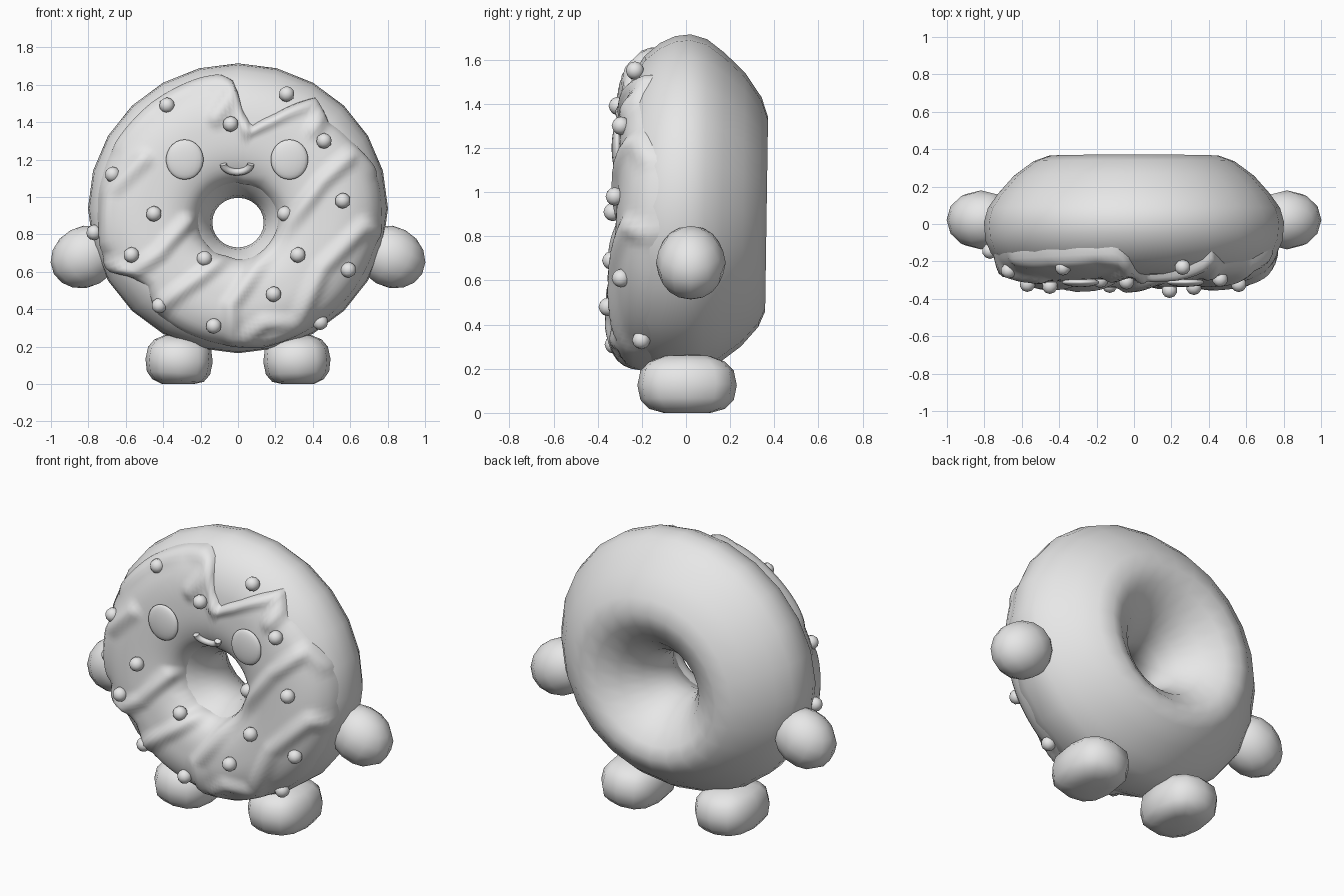
import bpy, bmesh, math
from mathutils import Vector, Matrix

cube = bpy.data.objects.get("Cube")
if cube:
    bpy.data.objects.remove(cube, do_unlink=True)

grey = bpy.data.materials.new("plain_grey")
grey.use_nodes = True
grey.diffuse_color = (.8, .8, .8, 1)
grey.node_tree.nodes["Principled BSDF"].inputs["Base Color"].default_value = (.8, .8, .8, 1)


def add_object(name, bm):
    """Turn a bmesh into a smooth shaded grey object."""
    bmesh.ops.recalc_face_normals(bm, faces=bm.faces)
    for face in bm.faces:
        face.smooth = True
    mesh = bpy.data.meshes.new(name)
    bm.to_mesh(mesh)
    bm.free()
    mesh.materials.append(grey)
    obj = bpy.data.objects.new(name, mesh)
    bpy.context.collection.objects.link(obj)
    return obj


def skin(bm, rings, close_rings=False):
    """Bridge equally long closed rings of points with quads."""
    rows = [[bm.verts.new(p) for p in ring] for ring in rings]
    count = len(rows[0])
    for i in range(len(rows) if close_rings else len(rows) - 1):
        a, b = rows[i], rows[(i + 1) % len(rows)]
        for j in range(count):
            k = (j + 1) % count
            bm.faces.new((a[j], a[k], b[k], b[j]))


# Ring surface helpers: the hole sits slightly below the ring's centre
WIDEN = 1.035


def centre_z(r):
    return .94 - .075 * (.78 - r) / .63


def front(r):
    """Depth of the front, fuller towards the hole than at the outer edge."""
    s = min(abs(r - .465) / .315, .99)
    return -.298 * math.sqrt(1 - s ** (2.9 if r < .465 else 2.3))


def ring_point(r, y, angle):
    rise = r * math.sin(angle)
    lean = .05 if y < 0 else .015
    return Vector((WIDEN * r * math.cos(angle), y + lean * rise, centre_z(r) + rise))


def raised(r, angle, height):
    """Point on the front of the ring, lifted along the surface normal."""
    slope = (front(r + .01) - front(r - .01)) / .02
    size = math.hypot(slope, 1)
    p = ring_point(r, front(r) - height / size, angle)
    lift = height * slope / size
    return p + Vector((math.cos(angle) * lift, 0, math.sin(angle) * lift))


def polar(x, z):
    r = math.hypot(x, z - .94)
    for _ in range(5):
        r = math.hypot(x / WIDEN, z - centre_z(r))
    return r, math.atan2(z - centre_z(r), x / WIDEN)


def on_front(x, z, height):
    r, angle = polar(x, z)
    return Vector((x, raised(min(r, .76), angle, height).y, z))


# Dough ring
profile = [(r, front(r)) for r in (.768, .74, .69, .62, .54, .45, .36, .28, .22, .18)]
profile += [(.145, -.09), (.133, -.01), (.143, .06), (.18, .15), (.26, .26), (.36, .335),
            (.44, .365), (.52, .335), (.62, .258), (.7, .165), (.755, .085), (.775, .01)]
bm = bmesh.new()
skin(bm, [[ring_point(r, y, math.tau * i / 24) for i in range(24)] for r, y in profile], True)
add_object("dough_ring", bm)

# Icing outline and the drizzle ridges lying on it
outline = [(.78, .83), (.75, 1.15), (.64, 1.28), (.49, 1.41), (.42, 1.54), (.2, 1.45),
           (.07, 1.38), (.01, 1.5), (-.01, 1.62), (-.1, 1.67), (-.55, 1.44), (-.71, 1.2),
           (-.76, .85), (-.71, .6), (-.58, .57), (-.49, .52), (-.44, .37), (-.1, .2),
           (.15, .19), (.55, .4), (.73, .68)]
ridges = [
    [(-.65, 1.28), (-.45, 1.48), (-.2, 1.62), (-.05, 1.62), (-.02, 1.55), (-.12, 1.42)],
    [(.04, 1.36), (.25, 1.45), (.41, 1.51), (.46, 1.44), (.4, 1.36)],
    [(.1, .23), (-.03, .24), (-.04, .42), (.2, .74), (.45, 1.08), (.62, 1.24), (.72, 1.16)],
    [(.03, .25), (.14, .33), (.28, .33)],
    [(.12, .22), (.3, .31), (.45, .62), (.67, .85), (.76, .8)],
    [(-.7, .64), (-.56, .6), (-.42, .7), (-.28, .87)],
    [(-.42, .42), (-.25, .54), (-.02, .7)],
    [(-.71, .75), (-.68, 1.02), (-.5, 1.2)],
]
edge = sorted((polar(x, z)[1], polar(x, z)[0]) for x, z in outline)
edge = [(edge[-1][0] - math.tau, edge[-1][1])] + edge + [(edge[0][0] + math.tau, edge[0][1])]


def edge_radius(angle):
    for (a, ra), (b, rb) in zip(edge, edge[1:]):
        if a <= angle <= b:
            return min(ra + (rb - ra) * (angle - a) / (b - a), .762)


def ridge_height(p):
    """Soft bump that follows the nearest ridge line."""
    nearest = 1
    for line in ridges:
        for a, b in zip(line, line[1:]):
            a, b = Vector(a), Vector(b)
            t = max(0, min(1, (p - a).dot(b - a) / (b - a).length_squared))
            nearest = min(nearest, (p - a - (b - a) * t).length)
    k = max(0, 1 - nearest / .065)
    return .028 * k * k * (3 - 2 * k)


# Icing
STEPS, ROWS = 160, 26
bm = bmesh.new()
rings = []
for i in range(ROWS + 1):
    u = i / ROWS
    ring = []
    for j in range(STEPS):
        angle = math.tau * j / STEPS - math.pi
        r = .19 + (edge_radius(angle) - .19) * u
        p = ring_point(r, 0, angle)
        rim = math.sqrt(min(1, 7 * min(u, 1 - u)))
        ring.append(raised(r, angle, -.012 + rim * (.03 + ridge_height(Vector((p.x, p.z))))))
    rings.append(ring)
skin(bm, rings)
add_object("icing", bm)

# Sprinkles
sprinkles = [(-.38, 1.49), (.26, 1.55), (-.04, 1.39), (.46, 1.3), (-.67, 1.12), (-.45, .91),
             (-.77, .81), (-.57, .69), (-.18, .67), (.25, .91), (.56, .98), (.32, .69),
             (.59, .61), (.19, .48), (-.42, .42), (-.13, .31), (.44, .33)]
bm = bmesh.new()
for x, z in sprinkles:
    bmesh.ops.create_icosphere(bm, subdivisions=2, radius=.042,
                               matrix=Matrix.Translation(on_front(x, z, .035)))
add_object("sprinkles", bm)


def blob(name, centre, size, tilt=0, power=1, sides=12):
    """Ellipsoid, made boxier by a lower power."""
    bm = bmesh.new()
    bmesh.ops.create_uvsphere(bm, u_segments=sides, v_segments=sides * 2 // 3, radius=1)
    turn = Matrix.Rotation(tilt, 3, 'Y')
    for v in bm.verts:
        shaped = [math.copysign(abs(c) ** power, c) * s for c, s in zip(v.co, size)]
        v.co = turn @ Vector(shaped) + Vector(centre)
        v.co.z = max(v.co.z, 0)
    return add_object(name, bm)


# Eyes, arms and feet, one on each side
for side, word in ((1, "left"), (-1, "right")):
    eye = on_front(side * .28 - .005, 1.2, .03)
    blob(word + "_eye", eye, (.1, .025, .107), sides=20)
    blob(word + "_arm", (side * .818, .022, .68), (.19, .158, .162), side * .5)
    blob(word + "_foot", (side * .315, .005, .125), (.18, .225, .14), side * -.05, .78)

# Smile
curve = bpy.data.curves.new("smile", 'CURVE')
curve.dimensions = '3D'
curve.bevel_depth = .019
curve.bevel_resolution = 2
curve.use_fill_caps = True
line = curve.splines.new('POLY')
line.points.add(12)
for i, point in enumerate(line.points):
    angle = math.pi * (1 + i / 12)
    p = on_front(-.005 + .073 * math.cos(angle), 1.175 + .042 * math.sin(angle), .035)
    point.co = (*p, 1)
curve.materials.append(grey)
bpy.context.collection.objects.link(bpy.data.objects.new("smile", curve))
